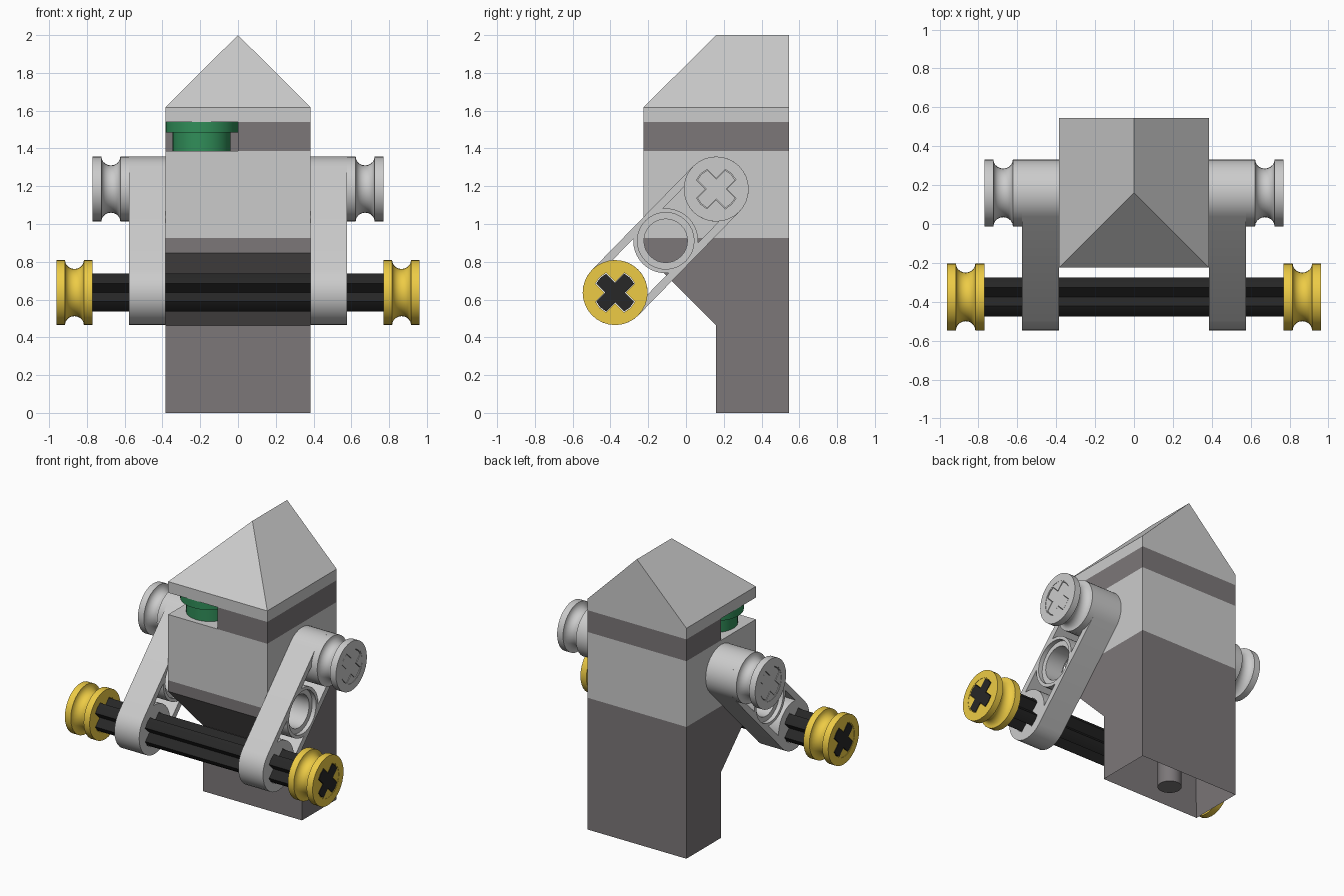
import bpy, bmesh
from math import sin, cos, pi, sqrt, atan2, radians
from mathutils import Matrix, Vector

if "Cube" in bpy.data.objects:
    bpy.data.objects.remove(bpy.data.objects["Cube"])

W, FRONT, MID, BACK = 0.385, -0.225, 0.16, 0.545
TOP, LOW = (0.16, 1.185), (-0.375, 0.637)      # arm pivots in (y, z)
TO_X = Matrix(((0, 0, 1), (1, 0, 0), (0, 1, 0))).to_4x4()   # local z -> world x


def material(name, rgb):
    m = bpy.data.materials.new(name)
    m.diffuse_color = (*rgb, 1)
    m.use_nodes = True
    m.node_tree.nodes["Principled BSDF"].inputs["Base Color"].default_value = m.diffuse_color
    return m


DARK = material("dark_grey", (0.2, 0.185, 0.19))
YELLOW = material("yellow", (0.85, 0.6, 0.06))
GREEN = material("green", (0.03, 0.27, 0.1))
BLACK = material("black", (0.02, 0.02, 0.02))


def finish(name, bm, mat=None, matrix=None):
    bmesh.ops.remove_doubles(bm, verts=bm.verts, dist=1e-5)
    if matrix:
        bm.transform(matrix)
    bmesh.ops.recalc_face_normals(bm, faces=bm.faces)
    me = bpy.data.meshes.new(name)
    bm.to_mesh(me)
    bm.free()
    ob = bpy.data.objects.new(name, me)
    bpy.context.collection.objects.link(ob)
    if mat:
        me.materials.append(mat)
    return ob


def prism(name, loops, x0, x1, mat=None):
    """Extrude (y, z) loops along x; inner loops become holes."""
    cu = bpy.data.curves.new(name, 'CURVE')
    cu.dimensions, cu.fill_mode = '2D', 'BOTH'
    cu.extrude = abs(x1 - x0) / 2
    for loop in loops:
        sp = cu.splines.new('POLY')
        sp.points.add(len(loop) - 1)
        for p, (a, b) in zip(sp.points, loop):
            p.co = (a, b, 0, 1)
        sp.use_cyclic_u = True
    tmp = bpy.data.objects.new("tmp", cu)
    bpy.context.collection.objects.link(tmp)
    dg = bpy.context.evaluated_depsgraph_get()
    me = bpy.data.meshes.new_from_object(tmp.evaluated_get(dg))
    bm = bmesh.new()
    bm.from_mesh(me)
    bpy.data.objects.remove(tmp)
    bpy.data.curves.remove(cu)
    bpy.data.meshes.remove(me)
    return finish(name, bm, mat, Matrix.Translation(((x0 + x1) / 2, 0, 0)) @ TO_X)


def lathe(name, profile, matrix, mat=None, closed=False):
    """Spin (radius, height) points around local z."""
    bm = bmesh.new()
    vs = [bm.verts.new((r, 0, h)) for r, h in profile]
    es = [bm.edges.new(p) for p in zip(vs, vs[1:])]
    if closed:
        es.append(bm.edges.new((vs[-1], vs[0])))
    bmesh.ops.spin(bm, geom=vs + es, axis=(0, 0, 1), cent=(0, 0, 0),
                   angle=2 * pi, steps=32)
    return finish(name, bm, mat, matrix)


def hull(name, pts, mat=None):
    bm = bmesh.new()
    for p in pts:
        bm.verts.new(p)
    bmesh.ops.convex_hull(bm, input=bm.verts)
    bmesh.ops.dissolve_limit(bm, angle_limit=0.01, verts=bm.verts, edges=bm.edges)
    return finish(name, bm, mat)


def rect(y0, y1, z0, z1):
    return [(y0, z0), (y1, z0), (y1, z1), (y0, z1)]


def circle(c, r, n=32):
    return [(c[0] + r * cos(2 * pi * i / n), c[1] + r * sin(2 * pi * i / n)) for i in range(n)]


def cross(c, r, w):
    """Axle section turned 45 degrees."""
    e, pts = sqrt(r * r - w * w), []
    for k in range(4):
        a = pi / 4 + k * pi / 2
        for u, v in ((e, -w), (r, 0), (e, w), (w, w)):
            pts.append((c[0] + u * cos(a) - v * sin(a), c[1] + u * sin(a) + v * cos(a)))
    return pts


# hollow base block with a pin inside
base = bmesh.new()
bmesh.ops.create_cube(base, size=1, matrix=Matrix.Translation((0, (MID + BACK) / 2, 0.231))
                      @ Matrix.Diagonal((2 * W, BACK - MID, 0.462, 1)))
under = min(base.faces, key=lambda f: f.calc_center_median().z)
bmesh.ops.inset_region(base, faces=[under], thickness=0.07)
bmesh.ops.translate(base, verts=under.verts, vec=(0, 0, 0.385))
finish("base_block", base, DARK)
lathe("base_pin", [(0, 0), (0.077, 0), (0.077, 0.39), (0, 0.39)],
      Matrix.Translation((0, (MID + BACK) / 2, 0.0)), DARK)

# body: overhanging slope, two side blocks, corner plate, round plate
prism("overhang", [[(MID, 0.462), (BACK, 0.462), (BACK, 0.925), (FRONT, 0.925), (FRONT, 0.847)]],
      -W, W, DARK)
for x0, x1, side in ((-W, 0, "left"), (0, W, "right")):
    prism(side + "_body_block", [rect(FRONT, BACK, 0.925, 1.387)], x0, x1)
prism("collar_back", [rect(MID, BACK, 1.387, 1.54)], -W, W, DARK)
prism("collar_corner", [rect(FRONT, MID, 1.387, 1.54)], 0, W, DARK)
lathe("round_eye", [(0, 1.387), (0.154, 1.387), (0.154, 1.485), (0.192, 1.485), (0.192, 1.54), (0, 1.54)],
      Matrix.Translation((-W / 2, (FRONT + MID) / 2, 0)), GREEN)

# roof: hipped front and ridged back
eave = lambda y: [(s * W, y, z) for s in (-1, 1) for z in (1.54, 1.618)]
hull("roof_front", eave(FRONT) + eave(MID) + [(0, MID, 2)])
hull("roof_back", eave(MID) + eave(BACK) + [(0, MID, 2), (0, BACK, 2)])

# arm outline and cut-outs, laid along the line between the pivots
d = Vector(LOW) - Vector(TOP)
L, A = d.length, atan2(d.y, d.x)


def place(pts):
    return [(TOP[0] + u * cos(A) - v * sin(A), TOP[1] + u * sin(A) + v * cos(A)) for u, v in pts]


R = 0.172
outline = [(-R * sin(pi * i / 16), R * cos(pi * i / 16)) for i in range(17)]
outline += [(L - u, -v) for u, v in outline]
vals = [-0.13 + 0.26 * i / 10 for i in range(11)]
gap = [(sqrt(R * R - v * v), v) for v in vals]
gap += [(L / 2 - u, v) for u, v in reversed(gap)]
gap2 = [(u + L / 2, v) for u, v in gap]
middle = place([(L / 2, 0)])[0]

# bush section: grooved pulley
groove = [(R - 0.047 * sin(pi * i / 10), -0.05 * cos(pi * i / 10)) for i in range(11)]
bush = [(0.12, -0.096), (R, -0.096)] + groove + [(R, 0.096), (0.12, 0.096)]


def add_bush(name, x, c, mat=None):
    lathe(name, bush, Matrix.Translation((x, *c)) @ TO_X, mat, closed=True)
    prism(name + "_core", [circle(c, 0.12), cross(c, 0.115, 0.04)], x - 0.094, x + 0.094, mat)


# arms, bushes and upper pegs on both sides
for s, side in ((-1, "left"), (1, "right")):
    prism(side + "_arm", [place(outline), place(gap), place(gap2), circle(middle, 0.15),
                          cross(TOP, 0.115, 0.04), cross(LOW, 0.115, 0.04)], s * W, s * 0.577)
    prism(side + "_arm_ring", [circle(middle, 0.15), circle(middle, 0.115)], s * 0.415, s * 0.547)
    add_bush(side + "_upper_bush", s * 0.673, TOP)
    add_bush(side + "_lower_bush", s * 0.866, LOW, YELLOW)
    prism(side + "_peg", [cross(TOP, 0.111, 0.037)], s * W, s * 0.765)
prism("cross_axle", [cross(LOW, 0.111, 0.037)], -0.962, 0.962, BLACK)

# shading
for ob in bpy.context.collection.objects:
    ob.select_set(True)
    bpy.context.view_layer.objects.active = ob
bpy.ops.object.shade_smooth_by_angle(angle=radians(30))
